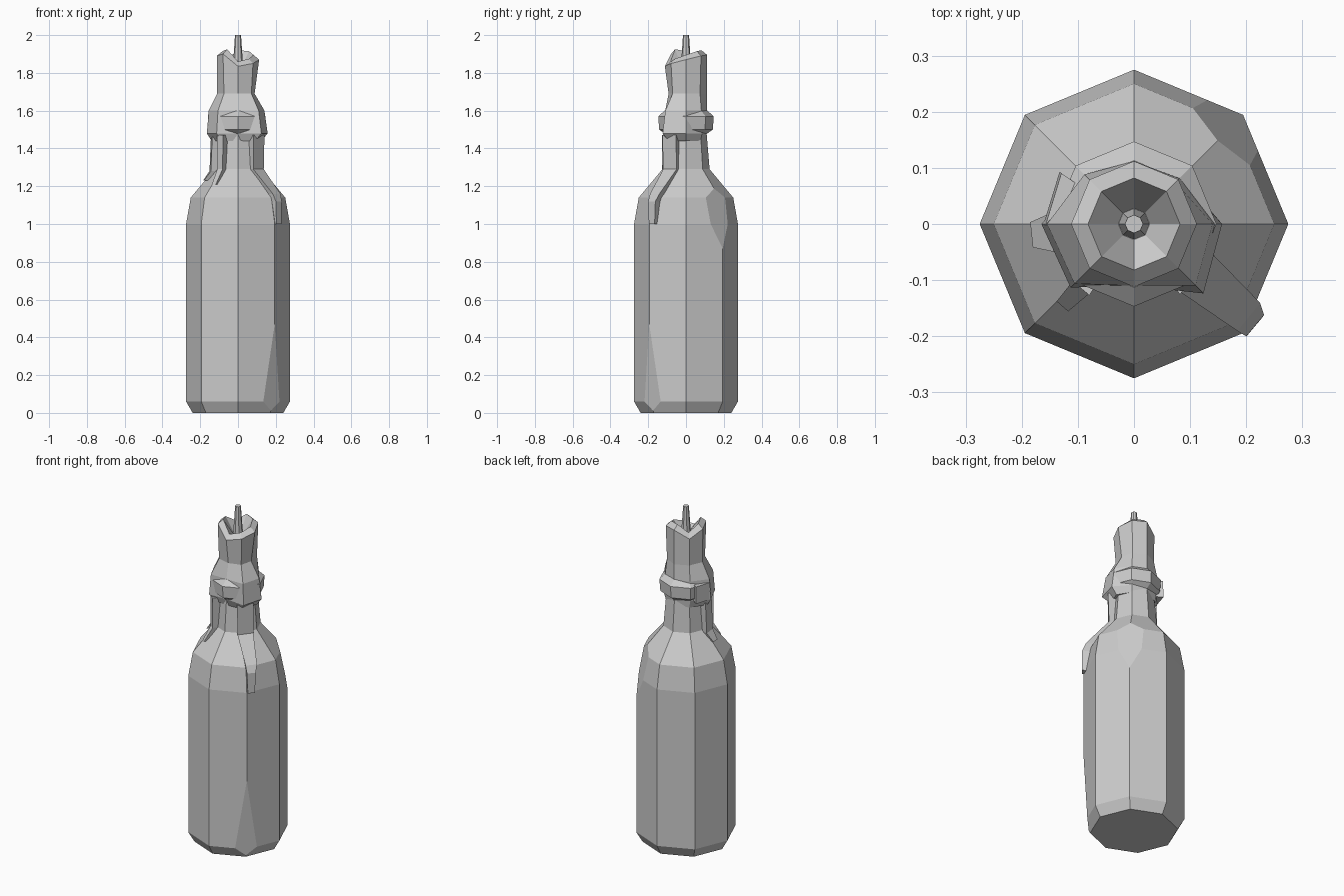
import bpy, bmesh, math
from mathutils import Vector

cube = bpy.data.objects.get("Cube")
if cube:
    bpy.data.objects.remove(cube, do_unlink=True)

grey = bpy.data.materials.new("plain_grey")
grey.use_nodes = True
grey.diffuse_color = (0.6, 0.6, 0.6, 1)
grey.node_tree.nodes["Principled BSDF"].inputs["Base Color"].default_value = grey.diffuse_color


def polar(deg, r, z):
    a = math.radians(deg)
    return Vector((r * math.cos(a), r * math.sin(a), z))


def octagon(radii, heights):
    """One eight-sided ring; either argument may be a number or eight numbers."""
    rs = radii if isinstance(radii, list) else [radii] * 8
    zs = heights if isinstance(heights, list) else [heights] * 8
    return [polar(45 * i, rs[i], zs[i]) for i in range(8)]


def loft(name, rings, cuts=()):
    """Skin rings of points, cap both ends, then slice with planes."""
    bm = bmesh.new()
    rows = [[bm.verts.new(p) for p in ring] for ring in rings]
    n = len(rows[0])
    for low, high in zip(rows, rows[1:]):
        for i in range(n):
            j = (i + 1) % n
            bm.faces.new((low[i], low[j], high[j], high[i]))
    bm.faces.new(rows[0][::-1])
    bm.faces.new(rows[-1])
    for point, normal in cuts:
        bmesh.ops.bisect_plane(bm, geom=bm.verts[:] + bm.edges[:] + bm.faces[:],
                               plane_co=point, plane_no=normal, clear_outer=True)
        bmesh.ops.holes_fill(bm, edges=[e for e in bm.edges if e.is_boundary])
    bmesh.ops.recalc_face_normals(bm, faces=bm.faces)
    mesh = bpy.data.meshes.new(name)
    bm.to_mesh(mesh)
    bm.free()
    mesh.materials.append(grey)
    obj = bpy.data.objects.new(name, mesh)
    bpy.context.collection.objects.link(obj)


def streak(name, path, depth=0.05):
    """A hanging strip: path of (angle, half width in degrees, radius, height)."""
    rings = []
    for deg, half, r, z in path:
        rings.append([polar(deg - half, r - depth, z), polar(deg - half, r, z),
                      polar(deg + half, r, z), polar(deg + half, r - depth, z)])
    loft(name, rings)


def slope(deg, r_low, z_low, r_high, z_high):
    """Plane through two heights of a corner, facing outward."""
    out = polar(deg, z_high - z_low, r_low - r_high)
    return polar(deg, r_low, z_low), out.normalized()


# Bottle body with a chipped base corner and a dented shoulder corner
loft("bottle_body",
     [octagon(r, z) for r, z in
      [(0.24, 0), (0.275, 0.06), (0.275, 1.0), (0.25, 1.14), (0.125, 1.29), (0.11, 1.47)]],
     [slope(-45, 0.25, 0.06, 0.275, 0.47), slope(45, 0.275, 0.87, 0.208, 1.2)])

# Collar ring around the neck
loft("collar", [octagon(r, z) for r, z in
                [(0.1, 1.47), (0.142, 1.5), (0.147, 1.57), (0.113, 1.6)]])

# Wrapped upper neck, bulging at the sides and front, with a jagged lip
lip = [1.87, 1.89, 1.895, 1.85, 1.89, 1.9, 1.835, 1.85]
loft("upper_neck", [
    octagon([0.125, 0.11, 0.105, 0.115, 0.14, 0.13, 0.105, 0.13], 1.44),
    octagon([0.157, 0.12, 0.11, 0.12, 0.165, 0.16, 0.11, 0.175], 1.48),
    octagon([0.14, 0.115, 0.112, 0.125, 0.155, 0.15, 0.11, 0.155], 1.6),
    octagon([0.088, 0.105, 0.112, 0.108, 0.11, 0.105, 0.092, 0.1], 1.69),
    octagon(0.112, lip),
    octagon(0.082, [z + 0.025 for z in lip]),
    octagon(0.028, 1.83)])

# Thin stem standing in the mouth
loft("stem", [octagon(0.028, 1.82), octagon(0.024, 1.88), octagon(0.016, 2.0)])

# Strips running down the neck and over the shoulder
streak("front_left_drip", [(-39, 18, 0.15, 1.47), (-38, 18, 0.145, 1.29),
                           (-39, 7, 0.265, 1.16), (-40, 5, 0.283, 1.12), (-40, 4, 0.283, 1.0)])
streak("front_right_strip", [(-130, 8, 0.15, 1.47), (-130, 7, 0.15, 1.29), (-131, 4, 0.195, 1.21)])
streak("right_strip", [(186, 14, 0.145, 1.46), (186, 13, 0.152, 1.28), (186, 7, 0.185, 1.23)])
streak("right_clasp", [(163, 18, 0.162, 1.48), (163, 18, 0.158, 1.58)])
